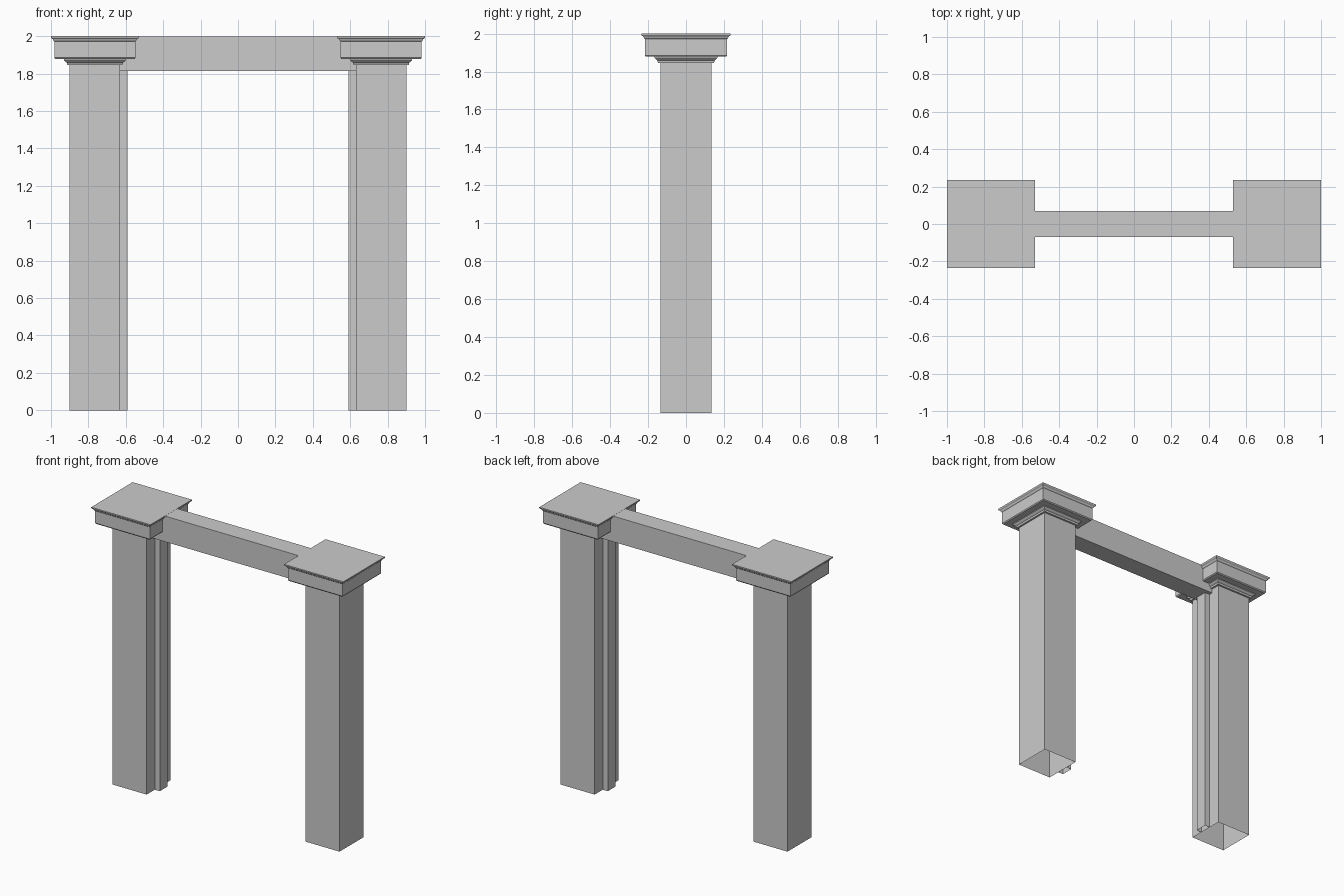
import bpy, bmesh

if "Cube" in bpy.data.objects:
    bpy.data.objects.remove(bpy.data.objects["Cube"])

def make_object(name, bm):
    bmesh.ops.recalc_face_normals(bm, faces=bm.faces)
    mesh = bpy.data.meshes.new(name)
    bm.to_mesh(mesh)
    bm.free()
    obj = bpy.data.objects.new(name, mesh)
    bpy.context.collection.objects.link(obj)
    return obj

def square_loft(name, cx, hx, hy, rings, cap_top=True, cap_bottom=False):
    """Stack rectangular rings (extra half width, z) around x = cx."""
    bm = bmesh.new()
    loops = []
    for grow, z in rings:
        loops.append([bm.verts.new((cx + sx * (hx + grow), sy * (hy + grow), z))
                      for sx, sy in ((-1, -1), (1, -1), (1, 1), (-1, 1))])
    for low, high in zip(loops, loops[1:]):
        for i in range(4):
            j = (i + 1) % 4
            bm.faces.new((low[i], low[j], high[j], high[i]))
    if cap_top:
        bm.faces.new(loops[-1])
    if cap_bottom:
        bm.faces.new(loops[0][::-1])
    return make_object(name, bm)

HALF = 0.135      # half width of a pillar
CENTRE = 0.765    # pillar centre distance

# Stepped moulding, block and flared lip of the capital
capital = [(0, 1.845), (0.013, 1.845), (0.015, 1.858), (0.023, 1.864),
           (0.030, 1.872), (0.030, 1.878), (0.077, 1.878), (0.082, 1.885),
           (0.082, 1.972), (0.087, 1.977), (0.090, 1.984), (0.098, 1.990),
           (0.100, 1.993), (0.100, 2.0)]

for side, sx in (("left", -1), ("right", 1)):
    # Pillar shaft, hollow and open at the floor
    square_loft(side + "_pillar", sx * CENTRE, HALF, HALF,
                [(0, 0), (0, 1.845)], cap_top=False)
    # Capital on top of the shaft
    square_loft(side + "_capital", sx * CENTRE, HALF, HALF, capital)
    # Narrow jamb strip on the inner face
    square_loft(side + "_jamb", sx * 0.61, 0.02, 0.043,
                [(0, 0), (0, 1.815)], cap_top=False)

# Lintel beam between the pillars
square_loft("lintel", 0, 0.63, 0.07, [(0, 1.815), (0, 1.999)], cap_bottom=True)
